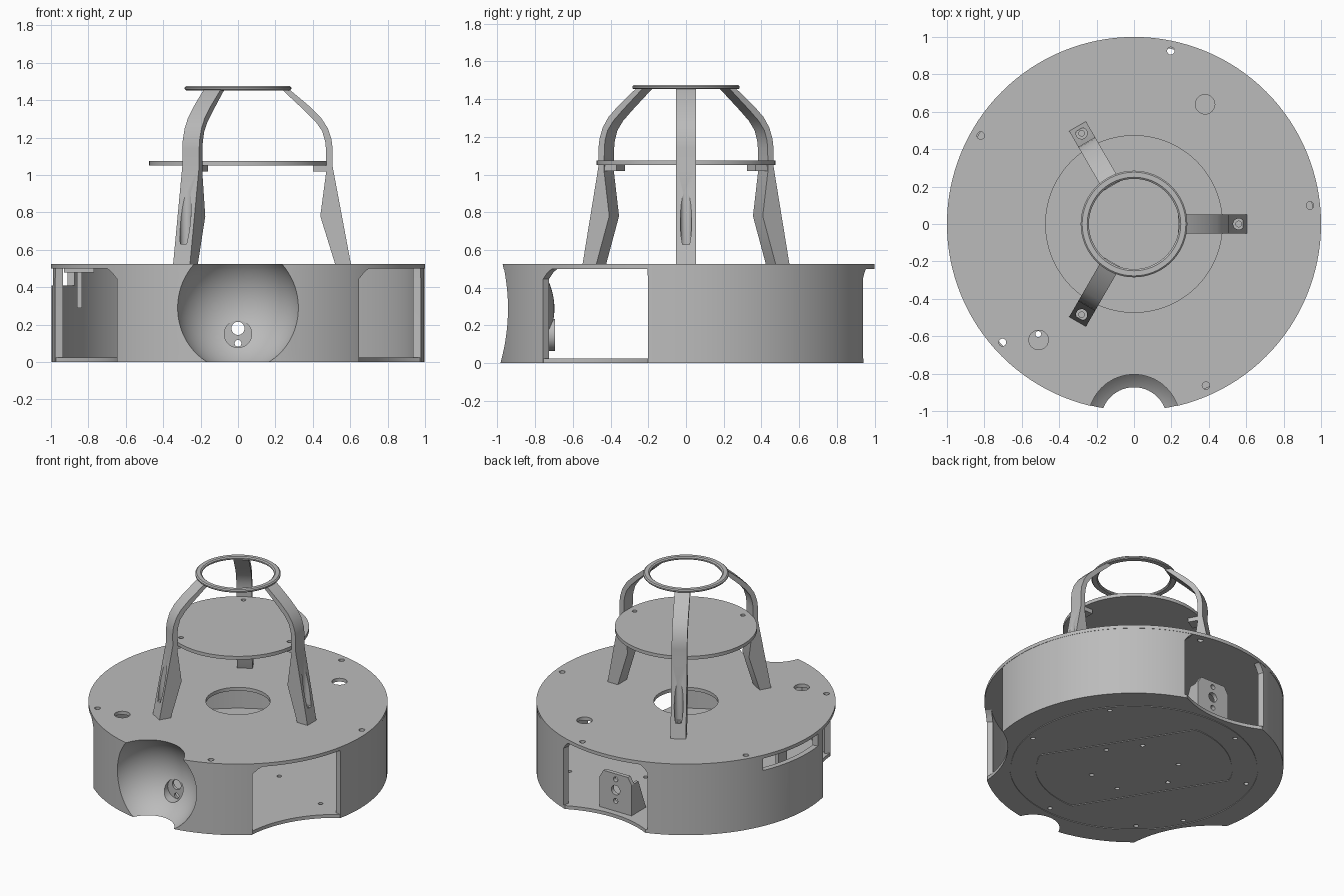
import bpy, bmesh, math
from mathutils import Matrix, Vector

if "Cube" in bpy.data.objects:
    bpy.data.objects.remove(bpy.data.objects["Cube"])

grey = bpy.data.materials.new("plastic_grey")
grey.use_nodes = True
COLOUR = (0.5, 0.5, 0.5, 1)
grey.diffuse_color = COLOUR
grey.node_tree.nodes["Principled BSDF"].inputs["Base Color"].default_value = COLOUR


def finish(name, bm):
    bmesh.ops.recalc_face_normals(bm, faces=bm.faces)
    mesh = bpy.data.meshes.new(name)
    bm.to_mesh(mesh)
    bm.free()
    mesh.materials.append(grey)
    obj = bpy.data.objects.new(name, mesh)
    bpy.context.collection.objects.link(obj)
    return obj


def polar(r, deg, z=0.0):
    a = math.radians(deg)
    return Vector((r * math.cos(a), r * math.sin(a), z))


def cylinders(name, spots, lo, hi, along_y=False, seg=32):
    """Cylinders (u, v, radius) from lo to hi along z, or along y with u=x, v=z."""
    bm = bmesh.new()
    mid = (lo + hi) / 2
    for u, v, r in spots:
        if along_y:
            m = Matrix.Translation((u, mid, v)) @ Matrix.Rotation(math.pi / 2, 4, 'X')
        else:
            m = Matrix.Translation((u, v, mid))
        bmesh.ops.create_cone(bm, cap_ends=True, segments=seg, radius1=r, radius2=r,
                              depth=hi - lo, matrix=m)
    return finish(name, bm)


def box(name, x, y, z):
    bm = bmesh.new()
    size = [b - a for a, b in (x, y, z)]
    centre = [(a + b) / 2 for a, b in (x, y, z)]
    bmesh.ops.create_cube(bm, size=1, matrix=Matrix.Translation(centre) @ Matrix.Diagonal((*size, 1)))
    return finish(name, bm)


def ball(name, centre, r):
    bm = bmesh.new()
    bmesh.ops.create_uvsphere(bm, u_segments=72, v_segments=48, radius=r,
                              matrix=Matrix.Translation(centre))
    return finish(name, bm)


def loft(name, loops):
    """Closed tube of quads through a cycle of point loops."""
    bm = bmesh.new()
    rows = [[bm.verts.new(p) for p in loop] for loop in loops]
    n = len(rows[0])
    for k, row in enumerate(rows):
        nxt = rows[(k + 1) % len(rows)]
        for i in range(n):
            j = (i + 1) % n
            bm.faces.new((row[i], row[j], nxt[j], nxt[i]))
    return finish(name, bm)


def circle_ring(name, section, seg=128):
    return loft(name, [[polar(r, 360 * i / seg, z) for i in range(seg)] for r, z in section])


def hull(name, points):
    bm = bmesh.new()
    for p in points:
        bm.verts.new(p)
    bmesh.ops.convex_hull(bm, input=bm.verts)
    return finish(name, bm)


def wedge(a0, a1, z0, z1, cut0=0, cut1=0):
    """Sector cutter for the wall, with optional chamfered top corners (degrees)."""
    pts = []
    for r in (0.8, 1.3):
        for a, c in ((a0, cut0), (a1, -cut1)):
            pts += [polar(r, a, z0), polar(r, a, z1 - 0.055), polar(r, a + c, z1)]
    return hull("cutter", pts)


def extrude_xz(name, profile, y0, y1):
    bm = bmesh.new()
    face = bm.faces.new([bm.verts.new((x, y0, z)) for x, z in profile])
    new = bmesh.ops.extrude_face_region(bm, geom=[face])["geom"]
    bmesh.ops.translate(bm, vec=(0, y1 - y0, 0),
                        verts=[g for g in new if isinstance(g, bmesh.types.BMVert)])
    return finish(name, bm)


def boolean(obj, tools, operation='DIFFERENCE', keep=False):
    bpy.context.view_layer.objects.active = obj
    for tool in tools:
        tool.hide_render = True
        mod = obj.modifiers.new("cut", 'BOOLEAN')
        mod.operation, mod.solver, mod.object = operation, 'EXACT', tool
        bpy.ops.object.modifier_apply(modifier=mod.name)
        if not keep:
            bpy.data.objects.remove(tool)


DENT = (0, -1.05, 0.29)
dent = ball("dent_cutter", DENT, 0.34)

# Outer wall with back opening, two side openings and a small slot
wall = circle_ring("outer_wall", [(0.998, 0.002), (0.998, 0.505), (0.957, 0.505), (0.957, 0.002)])
boolean(wall, [wedge(-49.5, -11.7, -0.1, 0.5, 4, 0.1),
               wedge(191.7, 229.5, -0.1, 0.5, 0.1, 4),
               wedge(70, 110, -0.1, 0.5, 3, 3),
               wedge(156, 187, 0.41, 0.5)])
boolean(wall, [dent], keep=True)

# Top plate
top = cylinders("top_plate", [(0, 0, 1.0)], 0.5, 0.525, seg=128)
rim = [(*polar(0.946, 6 + 72 * k).xy, 0.02) for k in range(5)]
boolean(top, [cylinders("c", rim + [(0.38, 0.64, 0.052), (-0.51, -0.62, 0.052)], 0.4, 0.6),
              cylinders("c", [(0, 0, 0.215)], 0.4, 0.6, seg=64)])
boolean(top, [dent], keep=True)

# Bottom plate with scooped openings, screw holes and shallow outline grooves
floor = cylinders("bottom_plate", [(0, 0, 0.998)], 0, 0.025, seg=128)
scoops = [(*polar(1.6, a).xy, 0.735) for a in (-30.6, 210.6, 90)]
screws = [(*polar(0.3, a + 120 * k).xy, 0.016) for k in range(3) for a in (12, 61)]
screws += [(*polar(0.78, a).xy, 0.016) for a in (-10, 38, 110, 156, 205, 229, 276)]


def hatch_loop(shrink, z):
    pts = []
    for i in range(96):
        p = polar(0.66 - shrink, 3.75 * i)
        p.y = max(-0.36 + shrink, min(0.36 - shrink, p.y))
        pts.append(Matrix.Rotation(math.radians(122), 3, 'Z') @ Vector((p.x, p.y, z)))
    return pts


hatch = loft("c", [hatch_loop(s, z) for s, z in ((0, -0.01), (0, 0.005), (0.008, 0.005), (0.008, -0.01))])
groove = circle_ring("c", [(0.83, -0.01), (0.83, 0.005), (0.822, 0.005), (0.822, -0.01)])
boolean(floor, [cylinders("c", [s], -0.1, 0.1, seg=96) for s in scoops])
boolean(floor, [hatch, groove, cylinders("c", screws, -0.1, 0.1, seg=16)])
boolean(floor, [dent], keep=True)

# Round bowl in the front, with a sensor boss behind it
bowl = ball("front_bowl", DENT, 0.352)
boolean(bowl, [cylinders("c", [(0, 0, 0.994)], 0.003, 0.522, seg=128)], 'INTERSECT')
boss = cylinders("sensor_boss", [(0, 0.15, 0.085)], -0.79, -0.695, along_y=True)
boolean(bowl, [dent], keep=True)
boolean(boss, [dent], keep=True)
bpy.data.objects.remove(dent)
for part in (bowl, boss):
    boolean(part, [cylinders("c", [(0, 0.15, 0.073)], -0.9, -0.715, along_y=True),
                   cylinders("c", [(0, 0.18, 0.035), (0, 0.1, 0.018)], -0.95, -0.6, along_y=True)])

# Back bracket: drilled plate with sloping side gussets
plate = extrude_xz("back_bracket", [(-0.13, 0.02), (0.13, 0.02), (0.13, 0.25),
                                    (0.1, 0.3), (-0.1, 0.3), (-0.13, 0.25)], 0.79, 0.82)
boolean(plate, [cylinders("c", [(0, 0.18, 0.035), (0, 0.1, 0.018), (0, 0.26, 0.018)],
                          0.7, 0.9, along_y=True)])
for name, x in (("bracket_gusset_right", -0.13), ("bracket_gusset_left", 0.11)):
    hull(name, [(x + dx, y, z) for dx in (0, 0.02)
                for y, z in ((0.8, 0.02), (0.8, 0.25), (0.65, 0.02), (0.74, 0.25))])

# Small shelf and hook beside the slot
box("slot_shelf", (-0.93, -0.77), (0.0, 0.2), (0.48, 0.502))
box("slot_hook", (-0.86, -0.835), (0.05, 0.15), (0.29, 0.49))

# Three legs with screw bores, and the tabs that carry the disc
LEG = [(0.604, 0.522), (0.505, 1.05), (0.506, 1.14), (0.5, 1.19), (0.48, 1.25), (0.445, 1.305),
       (0.385, 1.365), (0.28, 1.453), (0.255, 1.465), (0.235, 1.457), (0.36, 1.34), (0.415, 1.285),
       (0.45, 1.235), (0.466, 1.18), (0.47, 1.14), (0.472, 1.02), (0.44, 0.78), (0.52, 0.522)]
for k, side in enumerate(("left", "back_right", "front_right")):
    leg = extrude_xz("leg_" + side, LEG, -0.052, 0.052)
    boolean(leg, [cylinders("c", [(0.56, 0, 0.03)], 0.63, 1.0),
                  cylinders("c", [(0.56, 0, 0.015)], 0.54, 0.7)])
    tab = box("disc_tab_" + side, (0.4, 0.48), (-0.045, 0.045), (1.02, 1.052))
    for part in (leg, tab):
        part.data.transform(Matrix.Rotation(math.radians(120 * k), 4, 'Z'))

# Upper disc and top ring
disc = cylinders("upper_disc", [(0, 0, 0.475)], 1.05, 1.075, seg=96)
boolean(disc, [cylinders("c", [(*polar(0.42, 120 * k).xy, 0.016) for k in range(3)], 1.04, 1.1)])
circle_ring("top_ring", [(0.285, 1.459), (0.285, 1.468), (0.277, 1.475), (0.25, 1.475),
                         (0.241, 1.468), (0.241, 1.459), (0.247, 1.453), (0.279, 1.453)], 96)

# Smooth the round surfaces, keep hard edges
bpy.ops.object.select_all(action='DESELECT')
for obj in bpy.context.collection.objects:
    if obj.type == 'MESH' and grey.name in obj.data.materials:
        obj.select_set(True)
        bpy.context.view_layer.objects.active = obj
bpy.ops.object.shade_smooth_by_angle(angle=math.radians(25))
